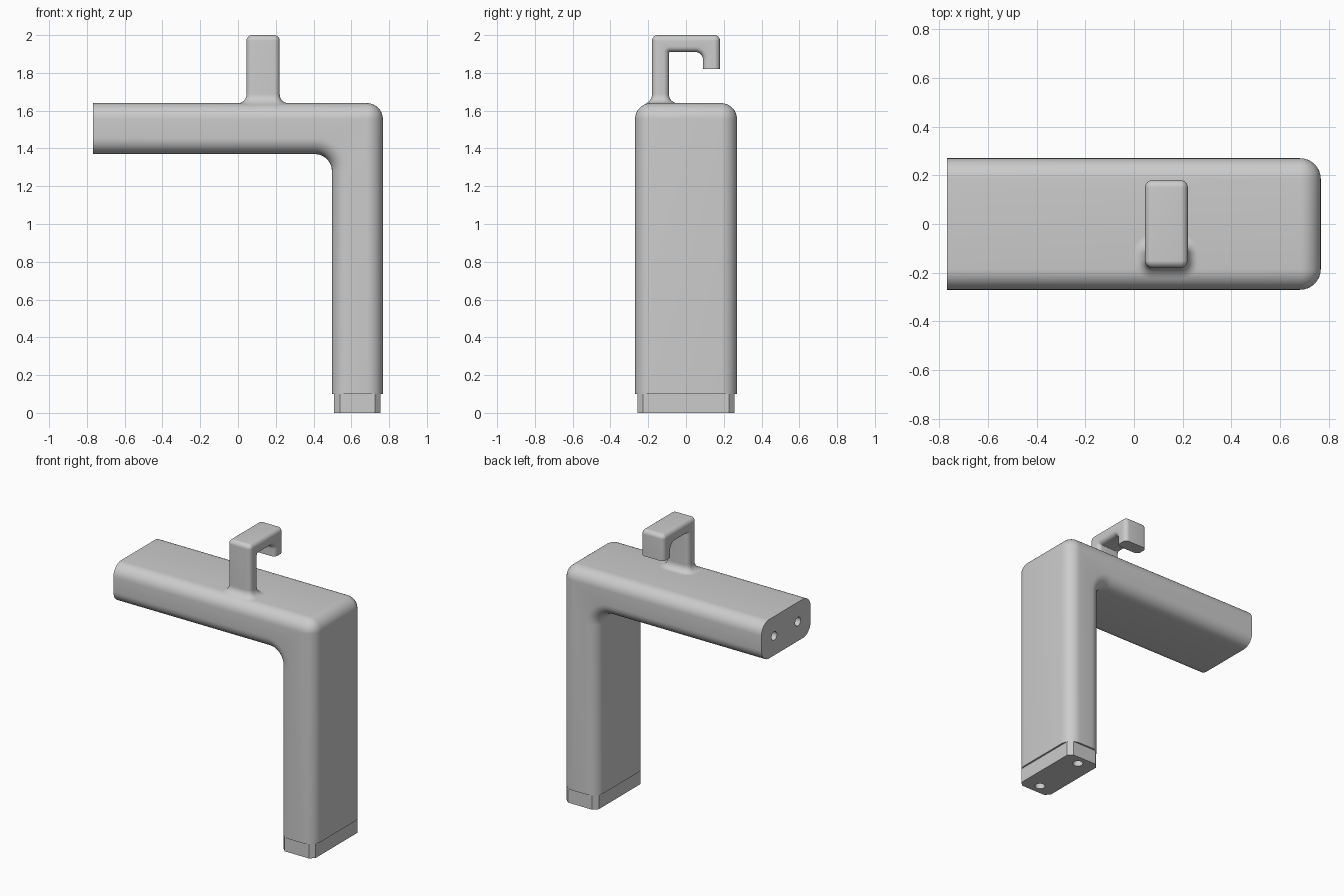
import bpy, bmesh, math
from mathutils import Vector

cube = bpy.data.objects.get("Cube")
if cube:
    bpy.data.objects.remove(cube, do_unlink=True)

grey = bpy.data.materials.new("plain_grey")
grey.use_nodes = True
grey.diffuse_color = (0.6, 0.6, 0.6, 1)
grey.node_tree.nodes["Principled BSDF"].inputs["Base Color"].default_value = (0.6, 0.6, 0.6, 1)


def make(name, bm):
    bmesh.ops.remove_doubles(bm, verts=bm.verts, dist=1e-5)
    bmesh.ops.dissolve_degenerate(bm, edges=bm.edges, dist=1e-5)
    bmesh.ops.recalc_face_normals(bm, faces=bm.faces)
    mesh = bpy.data.meshes.new(name)
    bm.to_mesh(mesh)
    bm.free()
    mesh.materials.append(grey)
    obj = bpy.data.objects.new(name, mesh)
    bpy.context.collection.objects.link(obj)
    return obj


def smooth(obj):
    bpy.ops.object.select_all(action='DESELECT')
    obj.select_set(True)
    bpy.context.view_layer.objects.active = obj
    bpy.ops.object.shade_smooth_by_angle(angle=math.radians(30))


def rounded_rect(hu, hv, r, steps=8):
    """Outline of a rectangle with rounded corners, as (u, v) pairs."""
    points = []
    for q, (su, sv) in enumerate(((1, 1), (-1, 1), (-1, -1), (1, -1))):
        for i in range(steps + 1):
            a = math.pi / 2 * (q + i / steps)
            points.append((su * (hu - r) + r * math.cos(a), sv * (hv - r) + r * math.sin(a)))
    return points


def loft(bm, rings, caps=True):
    rows = [[bm.verts.new(p) for p in ring] for ring in rings]
    n = len(rows[0])
    for a, b in zip(rows, rows[1:]):
        for i in range(n):
            j = (i + 1) % n
            bm.faces.new((a[i], a[j], b[j], b[i]))
    if caps:
        bm.faces.new(rows[0])
        bm.faces.new(rows[-1])


def sweep(name, path, normals, side, section, h, outer_r, inner_r, steps=10):
    """Sweep a section round right-angle bends; normals point to the outer side."""
    path = [Vector(p) for p in path]
    normals = [Vector(n) for n in normals]
    side = Vector(side)
    rings = [[path[0] + u * normals[0] + v * side for u, v in section]]
    for k, corner in enumerate(path[1:-1]):
        n0, n1 = normals[k], normals[k + 1]
        for i in range(steps + 1):
            a = math.pi / 2 * i / steps
            ring = []
            for u, v in section:
                r = max(outer_r - h + u, 0) if u > 0 else inner_r[k] + h + u
                arc = (math.cos(a) - 1) * n0 + (math.sin(a) - 1) * n1
                ring.append(corner + u * (n0 + n1) + r * arc + v * side)
            rings.append(ring)
    rings.append([path[-1] + u * normals[-1] + v * side for u, v in section])
    bm = bmesh.new()
    loft(bm, rings)
    return make(name, bm)


def drill(obj, centres, axis, r, depth):
    """Sink round holes into a part."""
    bm = bmesh.new()
    for c in centres:
        rot = Vector((0, 0, 1)).rotation_difference(Vector(axis)).to_matrix().to_4x4()
        rot.translation = Vector(c)
        bmesh.ops.create_cone(bm, cap_ends=True, segments=24, radius1=r, radius2=r,
                              depth=2 * depth, matrix=rot)
    cutter = make("hole_cutter", bm)
    cutter.hide_render = True
    mod = obj.modifiers.new("holes", 'BOOLEAN')
    mod.operation, mod.solver, mod.object = 'DIFFERENCE', 'EXACT', cutter
    bpy.context.view_layer.objects.active = obj
    bpy.ops.object.modifier_apply(modifier=mod.name)
    bpy.data.objects.remove(cutter, do_unlink=True)


# Bent body: horizontal arm turning down into the leg
TOP, R = 1.64, 0.085
body = sweep("bent_body", [(-0.767, 0, 1.505), (0.632, 0, 1.505), (0.632, 0, 0.1)],
             [(0, 0, 1), (1, 0, 0)], (0, 1, 0),
             rounded_rect(0.135, 0.27, R), 0.135, R, [0.09])
drill(body, [(-0.767, y, 1.505) for y in (-0.13, 0.13)], (1, 0, 0), 0.03, 0.15)
smooth(body)

# Chamfered foot plug
bm = bmesh.new()
outline = rounded_rect(0.123, 0.258, 0.03, 1)
loft(bm, [[(0.632 + u, v, z) for u, v in outline] for z in (0, 0.11)])
foot = make("foot_plug", bm)
drill(foot, [(0.632, y, 0) for y in (-0.19, 0.19)], (0, 0, 1), 0.033, 0.08)
smooth(foot)

# Hook on top of the arm
HX = 0.133
hook = sweep("hook", [(HX, -0.135, 1.6), (HX, -0.135, 1.955), (HX, 0.135, 1.955), (HX, 0.135, 1.82)],
             [(0, -1, 0), (0, 0, 1), (0, 1, 0)], (1, 0, 0),
             rounded_rect(0.045, 0.088, 0.03, 6), 0.045, 0.03, [0.005, 0.04])
smooth(hook)

# Flared fillet where the hook meets the arm, following the rounded front edge
F = 0.045
rings = []
for i in range(9):
    a = math.pi / 2 * i / 8
    grow, lift = F * (1 - math.sin(a)), F * (1 - math.cos(a))
    ring = []
    for u, v in rounded_rect(0.088 + grow, 0.045 + grow, 0.03 + grow, 6):
        y = v - 0.135
        over = max(0, -y - (0.27 - R))
        ring.append((HX + u, y, TOP - R + math.sqrt(R * R - over * over) + lift))
    rings.append(ring)
bm = bmesh.new()
loft(bm, rings, caps=False)
smooth(make("hook_fillet", bm))
